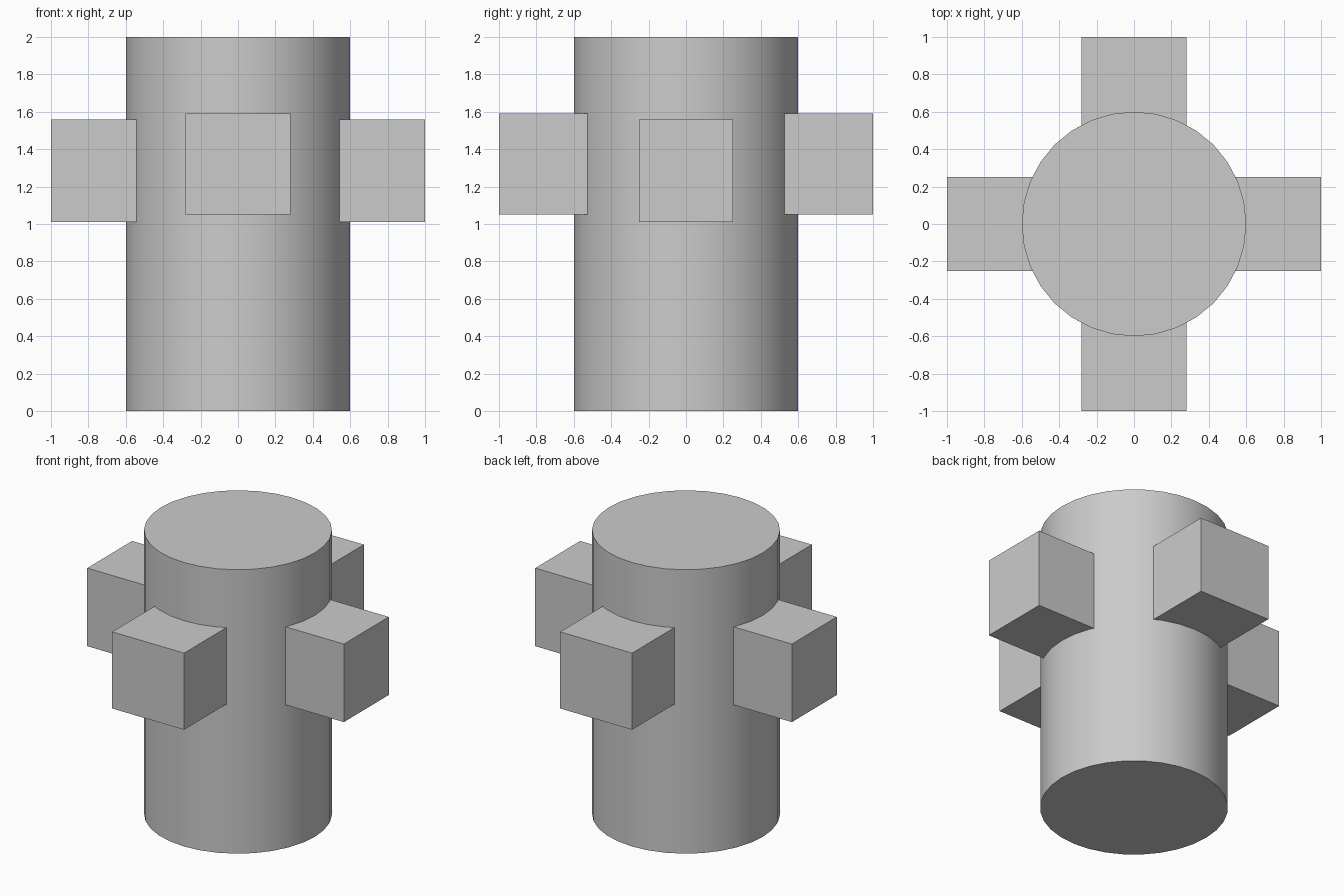
import bpy
from math import radians

cube = bpy.data.objects.get("Cube")
if cube:
    bpy.data.objects.remove(cube, do_unlink=True)

grey = bpy.data.materials.new("plain grey")
grey.use_nodes = True
colour = (0.6, 0.6, 0.6, 1)
grey.diffuse_color = colour
grey.node_tree.nodes["Principled BSDF"].inputs["Base Color"].default_value = colour


def block(name, x, y, z_low, z_high, width, depth):
    """Rectangular block centred on x, y between two heights."""
    bpy.ops.mesh.primitive_cube_add(size=1, location=(x, y, (z_low + z_high) / 2))
    ob = bpy.context.object
    ob.name = name
    ob.scale = (width, depth, z_high - z_low)
    bpy.ops.object.transform_apply(location=False, rotation=False, scale=True)
    ob.data.materials.append(grey)


# Central column
bpy.ops.mesh.primitive_cylinder_add(vertices=32, radius=0.6, depth=2, location=(0, 0, 1))
column = bpy.context.object
column.name = "column"
column.data.materials.append(grey)
bpy.ops.object.shade_smooth_by_angle(angle=radians(30))

# Four lugs, with their inner ends sunk into the column
inner, outer = 0.45, 1.0
centre, length = (inner + outer) / 2, outer - inner
for side, sign in (("left", 1), ("right", -1)):
    block(side + "_lug", sign * centre, 0, 1.01, 1.56, length, 0.5)
for side, sign in (("back", 1), ("front", -1)):
    block(side + "_lug", 0, sign * centre, 1.05, 1.59, 0.56, length)
